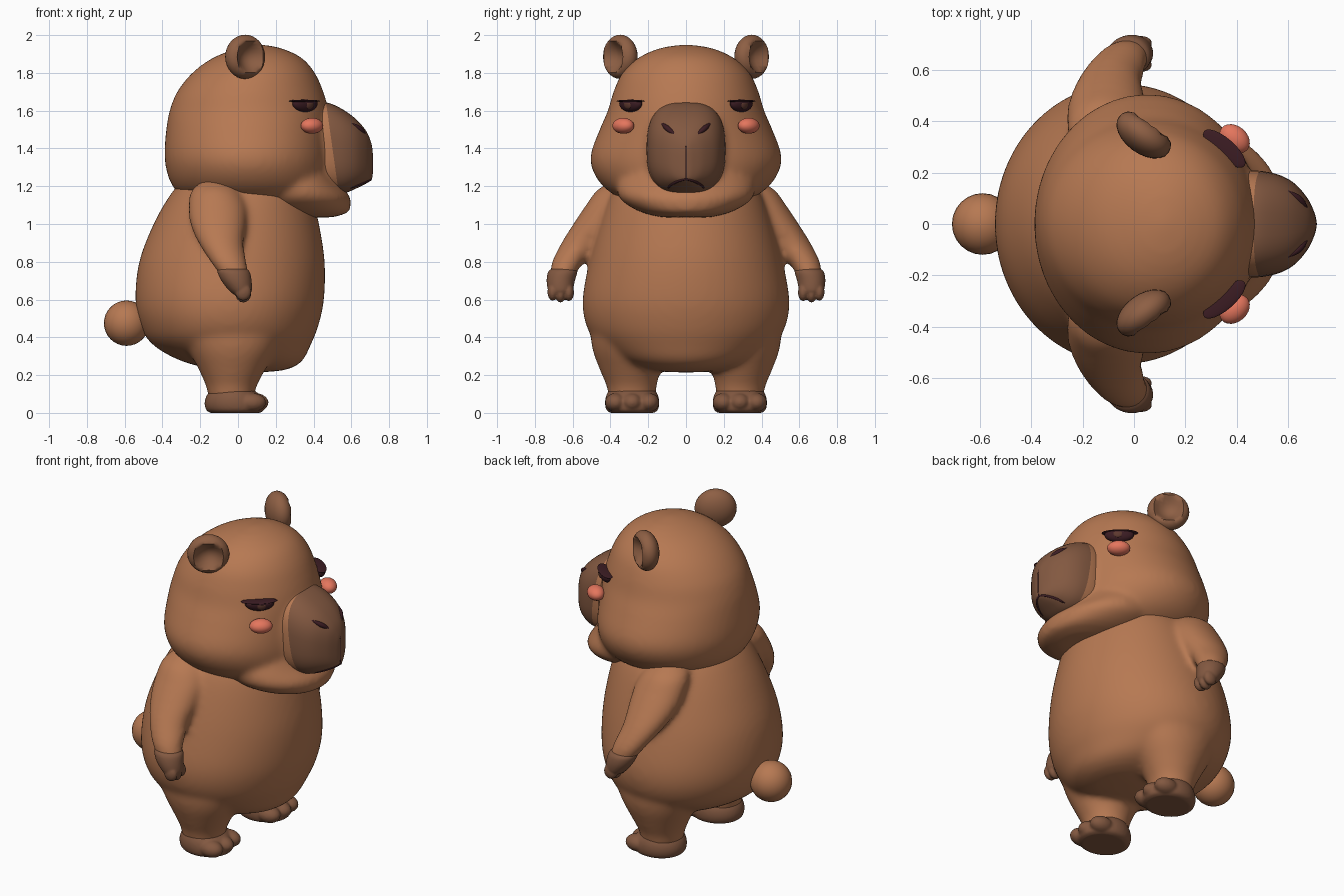
import bpy, bmesh, math
from mathutils import Vector, Matrix
from mathutils.bvhtree import BVHTree

if "Cube" in bpy.data.objects:
    bpy.data.objects.remove(bpy.data.objects["Cube"])


def material(name, rgb):
    m = bpy.data.materials.new(name)
    m.diffuse_color = (*rgb, 1)
    m.use_nodes = True
    m.node_tree.nodes["Principled BSDF"].inputs["Base Color"].default_value = m.diffuse_color
    return m


FUR = material("fur brown", (0.47, 0.19, 0.085))
DARK = material("muzzle brown", (0.225, 0.098, 0.052))
EAR = material("ear brown", (0.27, 0.115, 0.058))
EYE = material("eye maroon", (0.045, 0.012, 0.017))
IRIS = material("iris brown", (0.11, 0.04, 0.028))
BLUSH = material("blush pink", (0.78, 0.18, 0.11))


def finish(name, bm, *mats, voxel=0, rounds=8):
    """Make an object; voxel > 0 melts overlapping volumes into one soft skin."""
    bmesh.ops.recalc_face_normals(bm, faces=bm.faces)
    me = bpy.data.meshes.new(name)
    bm.to_mesh(me)
    bm.free()
    for m in mats:
        me.materials.append(m)
    me.shade_smooth()
    me.set_sharp_from_angle(angle=math.radians(50))
    ob = bpy.data.objects.new(name, me)
    bpy.context.collection.objects.link(ob)
    if voxel:
        r = ob.modifiers.new("melt", 'REMESH')
        r.mode, r.voxel_size, r.use_smooth_shade = 'VOXEL', voxel, True
        s = ob.modifiers.new("soften", 'SMOOTH')
        s.factor, s.iterations = 0.5, rounds
    return ob


def flip(bm):
    bm.transform(Matrix.Scale(-1, 4, (0, 1, 0)))
    return bm


def mirrored(ob, **kw):
    """Copy a left (+y) part to the right (-y) side."""
    bm = bmesh.new()
    bm.from_mesh(ob.data)
    base = ob.name
    ob.name = base + "_left"
    return finish(base + "_right", flip(bm), *ob.data.materials, **kw)


def merge(parts):
    out = bmesh.new()
    for p in parts:
        me = bpy.data.meshes.new("temp")
        p.to_mesh(me)
        p.free()
        out.from_mesh(me)
        bpy.data.meshes.remove(me)
    return out


def spline(rows, steps=5):
    """Catmull-Rom interpolation of ring parameters."""
    out = []
    for i in range(len(rows) - 1):
        quad = [rows[max(i - 1, 0)], rows[i], rows[i + 1], rows[min(i + 2, len(rows) - 1)]]
        for s in range(steps):
            t = s / steps
            out.append([b + 0.5 * t * (c - a + t * (2 * a - 5 * b + 4 * c - d
                        + t * (3 * (b - c) + d - a))) for a, b, c, d in zip(*quad)])
    return out + [list(rows[-1])]


def loft_bm(rows, place, n=48, power=2.0):
    """Skin superelliptic rings; place(row, u, v) gives each point."""
    bm = bmesh.new()
    rings = []
    for row in spline(rows):
        ring = []
        for k in range(n):
            c, s = math.cos(math.tau * k / n), math.sin(math.tau * k / n)
            u = math.copysign(abs(c) ** (2 / power), c)
            v = math.copysign(abs(s) ** (2 / power), s)
            ring.append(bm.verts.new(place(row, u, v)))
        rings.append(ring)
    for a, b in zip(rings, rings[1:]):
        for k in range(n):
            bm.faces.new((a[k], a[(k + 1) % n], b[(k + 1) % n], b[k]))
    bm.faces.new(rings[0])
    bm.faces.new(rings[-1])
    bmesh.ops.recalc_face_normals(bm, faces=bm.faces)
    return bm


def stack(r, u, v):      # row: z, back x, front x, half width
    return ((r[1] + r[2]) / 2 + u * (r[2] - r[1]) / 2, v * r[3], r[0])


def limb(r, u, v):       # row: z, centre x, centre y, radius x, radius y
    return (r[1] + u * r[3], r[2] + v * r[4], r[0])


def snout(r, u, v):      # row: x, low z, high z, half width
    return (r[0], u * r[3], (r[1] + r[2]) / 2 + v * (r[2] - r[1]) / 2)


def add_ball(bm, loc, size, turn=0.0, shape=None):
    part = bmesh.ops.create_uvsphere(bm, u_segments=24, v_segments=16, radius=1)["verts"]
    mat = (Matrix.Translation(loc) @ Matrix.Rotation(turn, 4, 'Z') @ Matrix.Diagonal((*size, 1)))
    for v in part:
        v.co = mat @ (shape(v.co) if shape else v.co)


def ball(name, mat, *args, **kw):
    bm = bmesh.new()
    add_ball(bm, *args, **kw)
    return finish(name, bm, mat)


# Torso, arms and legs melted into one body
torso = loft_bm([
    (0.215, 0.03, 0.13, 0.08), (0.23, -0.12, 0.26, 0.2), (0.275, -0.3, 0.34, 0.34),
    (0.36, -0.45, 0.385, 0.46), (0.46, -0.515, 0.425, 0.527), (0.6, -0.543, 0.455, 0.547),
    (0.8, -0.523, 0.459, 0.512), (1.0, -0.447, 0.429, 0.457), (1.15, -0.362, 0.39, 0.4),
    (1.25, -0.28, 0.35, 0.33)], stack, 64)
ARM = [(1.24, -0.12, 0.31, 0.05, 0.06), (1.18, -0.12, 0.35, 0.125, 0.12),
       (1.1, -0.11, 0.4, 0.152, 0.13), (1.0, -0.105, 0.465, 0.148, 0.132),
       (0.9, -0.09, 0.547, 0.12, 0.113), (0.8, -0.05, 0.624, 0.096, 0.086),
       (0.72, -0.015, 0.657, 0.074, 0.066)]
LEG = [(0.07, -0.035, 0.285, 0.12, 0.125), (0.14, -0.035, 0.288, 0.134, 0.132),
       (0.22, -0.032, 0.295, 0.172, 0.158), (0.34, -0.03, 0.308, 0.235, 0.188),
       (0.46, -0.035, 0.31, 0.28, 0.192), (0.6, -0.04, 0.3, 0.25, 0.17)]
limbs = [loft_bm(rows, limb, 40) for rows in (ARM, LEG)]
limbs += [flip(loft_bm(rows, limb, 40)) for rows in (ARM, LEG)]
finish("body", merge([torso] + limbs), FUR, voxel=0.016, rounds=14)
ball("tail", FUR, (-0.59, 0, 0.475), (0.12, 0.12, 0.12))

# Head with jaw and snout root
skull = loft_bm([
    (1.08, -0.05, 0.35, 0.16), (1.11, -0.2, 0.42, 0.29), (1.16, -0.31, 0.46, 0.39),
    (1.22, -0.357, 0.48, 0.457), (1.3, -0.382, 0.49, 0.5), (1.38, -0.389, 0.49, 0.502),
    (1.5, -0.38, 0.485, 0.457), (1.6, -0.362, 0.479, 0.414), (1.7, -0.322, 0.452, 0.384),
    (1.8, -0.242, 0.407, 0.337), (1.88, -0.132, 0.337, 0.252), (1.93, 0.0, 0.23, 0.14),
    (1.95, 0.1, 0.13, 0.02)], stack, 64)
jaw = loft_bm([
    (1.035, 0.25, 0.5, 0.13), (1.06, 0.12, 0.582, 0.23), (1.1, 0.05, 0.597, 0.31),
    (1.15, 0.02, 0.59, 0.36), (1.22, 0.05, 0.53, 0.36), (1.3, 0.1, 0.49, 0.3)], stack)
root = loft_bm([(0.3, 1.13, 1.67, 0.29), (0.4, 1.14, 1.645, 0.24), (0.47, 1.15, 1.62, 0.2),
                (0.53, 1.16, 1.55, 0.17)], snout, 48, 2.5)
finish("head", merge([skull, jaw, root]), FUR, voxel=0.016, rounds=14)

# Muzzle: fur at the root, dark beyond a slanted border
bm = loft_bm([
    (0.38, 1.15, 1.65, 0.2), (0.44, 1.15, 1.647, 0.208), (0.5, 1.155, 1.634, 0.206),
    (0.57, 1.165, 1.597, 0.19), (0.63, 1.19, 1.55, 0.155), (0.68, 1.215, 1.49, 0.095),
    (0.705, 1.235, 1.43, 0.04), (0.712, 1.27, 1.38, 0.01)], snout, 48, 2.7)
border, slope = Vector((0.468, 0, 1.63)), Vector((1, 0, 0.14)).normalized()
bmesh.ops.bisect_plane(bm, geom=bm.verts[:] + bm.edges[:] + bm.faces[:],
                       plane_co=border, plane_no=slope)
for f in bm.faces:
    f.material_index = int((f.calc_center_median() - border).dot(slope) > 0)
tree = BVHTree.FromBMesh(bm)
finish("muzzle", bm, FUR, DARK)


def surface_line(name, pts, radius):
    """Thin dark line laid over the front of the muzzle; points are (y, z, width)."""
    cu = bpy.data.curves.new(name, 'CURVE')
    cu.dimensions, cu.bevel_depth, cu.bevel_resolution = '3D', radius, 2
    pts = spline(pts, 4)
    sp = cu.splines.new('POLY')
    sp.points.add(len(pts) - 1)
    for p, (y, z, w) in zip(sp.points, pts):
        hit = tree.ray_cast(Vector((2, y, z)), Vector((-1, 0, 0)))[0]
        p.co = (hit.x - radius * 0.4 if hit else 0.6, y, z, 1)
        p.radius = w
    cu.materials.append(EYE)
    bpy.context.collection.objects.link(bpy.data.objects.new(name, cu))


# Nostrils, lip groove and frowning mouth
surface_line("lip_groove", [(0, 1.42, 0.5), (0, 1.34, 1), (0, 1.24, 1)], 0.004)
for side, s in (("left", 1), ("right", -1)):
    surface_line("nostril_" + side, [(s * 0.062, 1.477, 0.4), (s * 0.085, 1.495, 1),
                                     (s * 0.105, 1.512, 1), (s * 0.13, 1.535, 0.2)], 0.014)
    surface_line("mouth_" + side, [(0, 1.238, 0.8), (s * 0.045, 1.226, 1),
                                   (s * 0.08, 1.207, 1), (s * 0.095, 1.19, 0.5)], 0.007)


# Ears: round discs with a hollow facing forward and outward
def cup(c):
    if c.y > 0:
        c.y -= 1.1 * max(0, 1 - (c.x ** 2 + c.z ** 2) / 0.55)
    return c


mirrored(ball("ear", EAR, (0.038, 0.348, 1.885), (0.12, 0.074, 0.117),
              turn=-math.radians(36), shape=cup))


# Half-closed eyes with a straight heavy lid
def half_shut(c):
    c.z = min(c.z, 0.25)
    return c


AIM = -math.radians(41)
mirrored(ball("eye", EYE, (0.355, 0.293, 1.638), (0.084, 0.034, 0.045), turn=AIM, shape=half_shut))
mirrored(ball("iris", IRIS, (0.376, 0.307, 1.634), (0.03, 0.013, 0.026), turn=AIM, shape=half_shut))
mirrored(ball("eyelid", EYE, (0.352, 0.294, 1.651), (0.104, 0.04, 0.007), turn=AIM))
mirrored(ball("cheek", BLUSH, (0.392, 0.332, 1.52), (0.066, 0.05, 0.042), turn=AIM))

# Hands with three stubby fingers
bm = loft_bm([
    (0.765, -0.032, 0.645, 0.075, 0.065), (0.745, -0.023, 0.653, 0.086, 0.078),
    (0.7, -0.008, 0.663, 0.08, 0.075), (0.65, 0.012, 0.665, 0.062, 0.066),
    (0.625, 0.02, 0.665, 0.04, 0.05)], limb, 32)
for y, z in ((0.62, 0.638), (0.664, 0.63), (0.706, 0.64)):
    add_ball(bm, (0.028, y, z), (0.042, 0.027, 0.046))
mirrored(finish("hand", bm, DARK, voxel=0.006, rounds=4), voxel=0.006, rounds=4)

# Feet with three toes
bm = loft_bm([
    (0.0, -0.015, 0.285, 0.13, 0.115), (0.015, -0.015, 0.285, 0.153, 0.136),
    (0.05, -0.02, 0.285, 0.157, 0.144), (0.09, -0.025, 0.285, 0.142, 0.138),
    (0.125, -0.03, 0.285, 0.11, 0.12)], limb, 40)
for dy, x in ((-0.088, 0.075), (0, 0.088), (0.088, 0.075)):
    add_ball(bm, (x, 0.285 + dy, 0.055), (0.074, 0.056, 0.05))
mirrored(finish("foot", bm, DARK, voxel=0.008, rounds=5), voxel=0.008, rounds=5)
